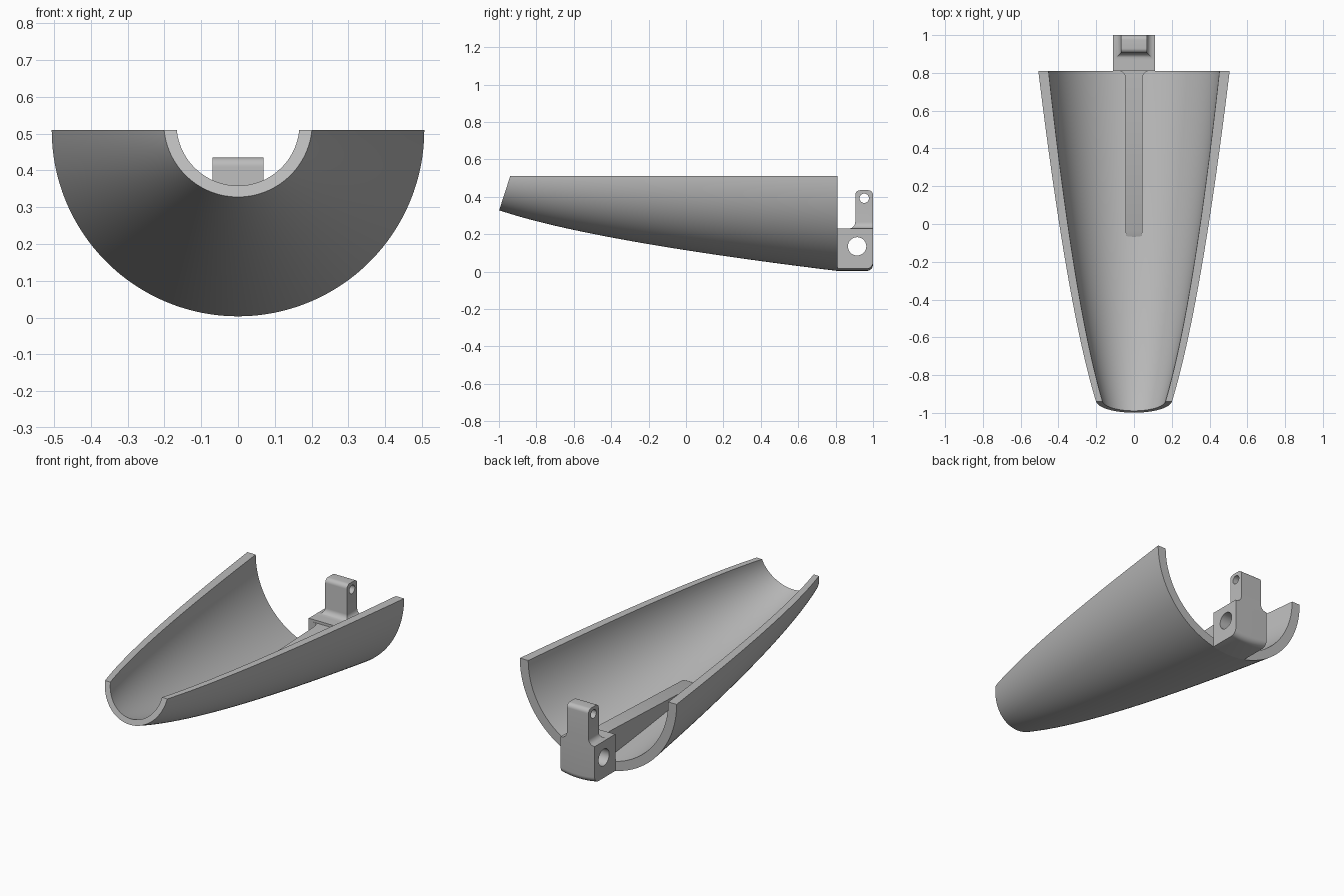
import bpy, bmesh, math

cube = bpy.data.objects.get("Cube")
if cube:
    bpy.data.objects.remove(cube, do_unlink=True)

grey = bpy.data.materials.new("plain_grey")
grey.use_nodes = True
tone = (0.5, 0.5, 0.5, 1)
grey.diffuse_color = tone
grey.node_tree.nodes["Principled BSDF"].inputs["Base Color"].default_value = tone

AXIS_Z = 0.51
BACK = 0.81


def loft(name, rings):
    """Skin equal-length closed rings and cap both ends."""
    bm = bmesh.new()
    loops = [[bm.verts.new(p) for p in ring] for ring in rings]
    n = len(loops[0])
    for a, b in zip(loops, loops[1:]):
        for i in range(n):
            j = (i + 1) % n
            bm.faces.new((a[i], a[j], b[j], b[i]))
    bm.faces.new(loops[0])
    bm.faces.new(loops[-1])
    bmesh.ops.recalc_face_normals(bm, faces=bm.faces)
    mesh = bpy.data.meshes.new(name)
    bm.to_mesh(mesh)
    bm.free()
    mesh.materials.append(grey)
    obj = bpy.data.objects.new(name, mesh)
    bpy.context.collection.objects.link(obj)
    return obj


def activate(obj):
    bpy.ops.object.select_all(action='DESELECT')
    obj.select_set(True)
    bpy.context.view_layer.objects.active = obj


def smooth(obj):
    activate(obj)
    bpy.ops.object.shade_smooth_by_angle(angle=math.radians(30))


def drill(obj, y, z, radius):
    """Cut a round hole straight through along x."""
    bpy.ops.mesh.primitive_cylinder_add(vertices=40, radius=radius, depth=1,
                                        location=(0, y, z), rotation=(0, math.pi / 2, 0))
    cutter = bpy.context.object
    cutter.name = "hole_cutter"
    cutter.hide_render = True
    cutter.data.materials.append(grey)
    mod = obj.modifiers.new("hole", 'BOOLEAN')
    mod.operation = 'DIFFERENCE'
    mod.solver = 'EXACT'
    mod.object = cutter
    activate(obj)
    bpy.ops.object.modifier_apply(modifier=mod.name)
    bpy.data.objects.remove(cutter, do_unlink=True)


def outer(y):
    return math.sqrt(0.1565 + 0.1235 * y)


def inner(y):
    return outer(y) - 0.045 - 0.011 * y


# Half-round tapering shell with a slanted front end
def shell_point(radius, angle, t):
    front = -0.95
    for _ in range(8):
        front = -0.94 - 0.324 * radius(front) * math.sin(angle)
    y = front + (BACK - front) * t
    r = radius(y)
    return (r * math.cos(angle), y, AXIS_Z - r * math.sin(angle))


STEPS, SPANS = 64, 32
angles = [math.pi * i / STEPS for i in range(STEPS + 1)]
rings = []
for k in range(SPANS + 1):
    t = (k / SPANS) ** 1.3
    rings.append([shell_point(outer, a, t) for a in angles]
                 + [shell_point(inner, a, t) for a in reversed(angles)])
smooth(loft("shell", rings))

# Hinge block: underside follows the shell, lower back edge rounded
HALF, TOP, EDGE = 0.11, 0.23, 0.035
rings = []
for i in range(13):
    x = HALF * (i / 6 - 1)
    low = AXIS_Z - math.sqrt(outer(BACK) ** 2 - x * x)
    ring = [(x, BACK, TOP), (x, BACK, low)]
    for j in range(9):
        a = math.pi / 2 * j / 8
        ring.append((x, 1 - EDGE + EDGE * math.sin(a), low + EDGE * (1 - math.cos(a))))
    ring.append((x, 1, TOP))
    rings.append(ring)
block = loft("hinge_block", rings)
drill(block, 0.915, 0.135, 0.049)
smooth(block)

# Upper lug: flared foot, rounded top edges
FLARE, ROUND, LUG_TOP = 0.035, 0.025, 0.435
levels = [(TOP - 0.01, FLARE, 0)]
for i in range(9):
    a = math.pi / 2 * i / 8
    levels.append((TOP + FLARE * (1 - math.cos(a)), FLARE * (1 - math.sin(a)), 0))
for i in range(9):
    a = math.pi / 2 * i / 8
    levels.append((LUG_TOP - ROUND * (1 - math.sin(a)), 0, ROUND * (1 - math.cos(a))))
rings = []
for z, e, d in levels:
    x, y0, y1 = 0.07 + e, 0.905 - e + d, 1 - d
    rings.append([(-x, y0, z), (x, y0, z), (x, y1, z), (-x, y1, z)])
lug = loft("upper_lug", rings)
drill(lug, 0.953, 0.392, 0.025)
smooth(lug)

# Stiffening rib along the shell floor, flaring into the block
rings = []
stations = [(-0.10, 0.035, 0.155), (-0.04, 0.045, 0.182), (BACK - 0.04, 0.045, 0.215)]
for i in range(1, 7):
    a = math.pi / 2 * i / 6
    stations.append((BACK - 0.04 + 0.04 * math.sin(a),
                     0.045 + 0.035 * (1 - math.cos(a)), 0.215))
for y, x, z in stations:
    low = AXIS_Z - outer(y) + 0.025
    rings.append([(-x, y, low), (x, y, low), (x, y, z), (-x, y, z)])
smooth(loft("floor_rib", rings))
